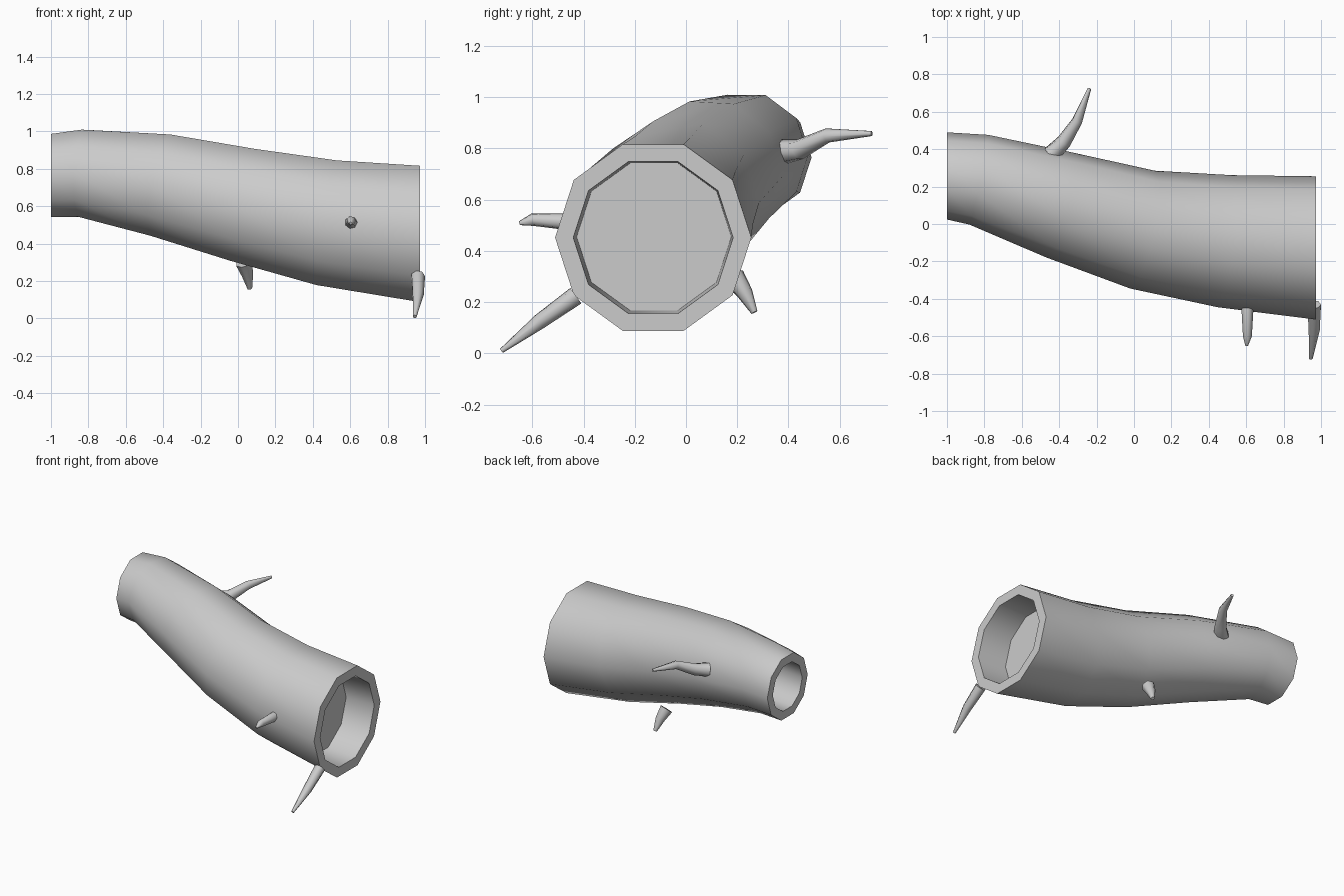
import bpy, bmesh, math
from mathutils import Vector

cube = bpy.data.objects.get("Cube")
if cube:
    bpy.data.objects.remove(cube, do_unlink=True)

grey = bpy.data.materials.new("plain grey")
grey.use_nodes = True
grey.diffuse_color = (0.6, 0.6, 0.6, 1)
grey.node_tree.nodes["Principled BSDF"].inputs["Base Color"].default_value = grey.diffuse_color


def tangents(points, square_ends):
    """Path direction at every point, optionally along x at both ends."""
    segs = [(b - a).normalized() for a, b in zip(points, points[1:])]
    dirs = [segs[0]] + [(a + b).normalized() for a, b in zip(segs, segs[1:])] + [segs[-1]]
    if square_ends:
        dirs[0] = dirs[-1] = Vector((1, 0, 0))
    return dirs


def add_ring(bm, centre, direction, radius, sides, ref):
    u = (ref - direction * ref.dot(direction)).normalized()
    w = direction.cross(u)
    steps = [2 * math.pi * i / sides for i in range(sides)]
    return [bm.verts.new(centre + radius * (u * math.cos(a) + w * math.sin(a))) for a in steps]


def loft(name, rings, sides, ref, angle):
    """Closed tube through a list of (centre, direction, radius)."""
    bm = bmesh.new()
    loops = [add_ring(bm, c, d, r, sides, ref) for c, d, r in rings]
    for a, b in zip(loops, loops[1:]):
        for i in range(sides):
            j = (i + 1) % sides
            bm.faces.new((a[i], a[j], b[j], b[i]))
    bm.faces.new(loops[0])
    bm.faces.new(loops[-1])
    bmesh.ops.recalc_face_normals(bm, faces=bm.faces)
    mesh = bpy.data.meshes.new(name)
    bm.to_mesh(mesh)
    bm.free()
    mesh.materials.append(grey)
    obj = bpy.data.objects.new(name, mesh)
    bpy.context.collection.objects.link(obj)
    bpy.ops.object.select_all(action='DESELECT')
    obj.select_set(True)
    bpy.context.view_layer.objects.active = obj
    bpy.ops.object.shade_smooth_by_angle(angle=math.radians(angle))
    return obj


def path_rings(path, square_ends=False):
    pts = [Vector(p[:3]) for p in path]
    return list(zip(pts, tangents(pts, square_ends), [p[3] for p in path]))


# Log: bent decagonal trunk with a recessed hollow at each end
trunk = path_rings([
    (-1.0, 0.257, 0.765, 0.233),
    (-0.83, 0.237, 0.776, 0.245),
    (-0.39, 0.10, 0.708, 0.29),
    (0.045, -0.03, 0.603, 0.322),
    (0.485, -0.092, 0.51, 0.355),
    (0.972, -0.128, 0.452, 0.383)], True)


def hollow(end, inner, floor_centre, floor_radius):
    """Rim loop and floor loop of a hollow, from the rim inwards."""
    axis = Vector((1, 0, 0))
    return [(end[0], axis, inner), (Vector(floor_centre), axis, floor_radius)]


small_end = hollow(trunk[0], 0.17, (-0.75, 0.225, 0.765), 0.17)
large_end = hollow(trunk[-1], 0.312, (0.75, -0.125, 0.455), 0.302)
loft("hollow_log", small_end[::-1] + trunk + large_end, 10, Vector((0, 1, 0)), 45)

# Broken twigs: tapering bent stubs given as (x, y, z, radius)
twigs = {
    "back_upper_twig": [(-0.445, 0.37, 0.785, 0.05), (-0.375, 0.44, 0.795, 0.041),
                        (-0.305, 0.55, 0.85, 0.029), (-0.238, 0.725, 0.858, 0.01)],
    "front_twig": [(0.605, -0.45, 0.513, 0.034), (0.605, -0.60, 0.522, 0.025),
                   (0.602, -0.65, 0.508, 0.008)],
    "front_lower_twig": [(0.962, -0.43, 0.225, 0.038), (0.962, -0.57, 0.125, 0.031),
                         (0.945, -0.72, 0.01, 0.01)],
    "back_lower_twig": [(0.03, 0.185, 0.30, 0.045), (0.05, 0.23, 0.235, 0.032),
                        (0.063, 0.267, 0.16, 0.013)],
}
for name, path in twigs.items():
    loft(name, path_rings(path), 7, Vector((1, 0, 0)), 60)
